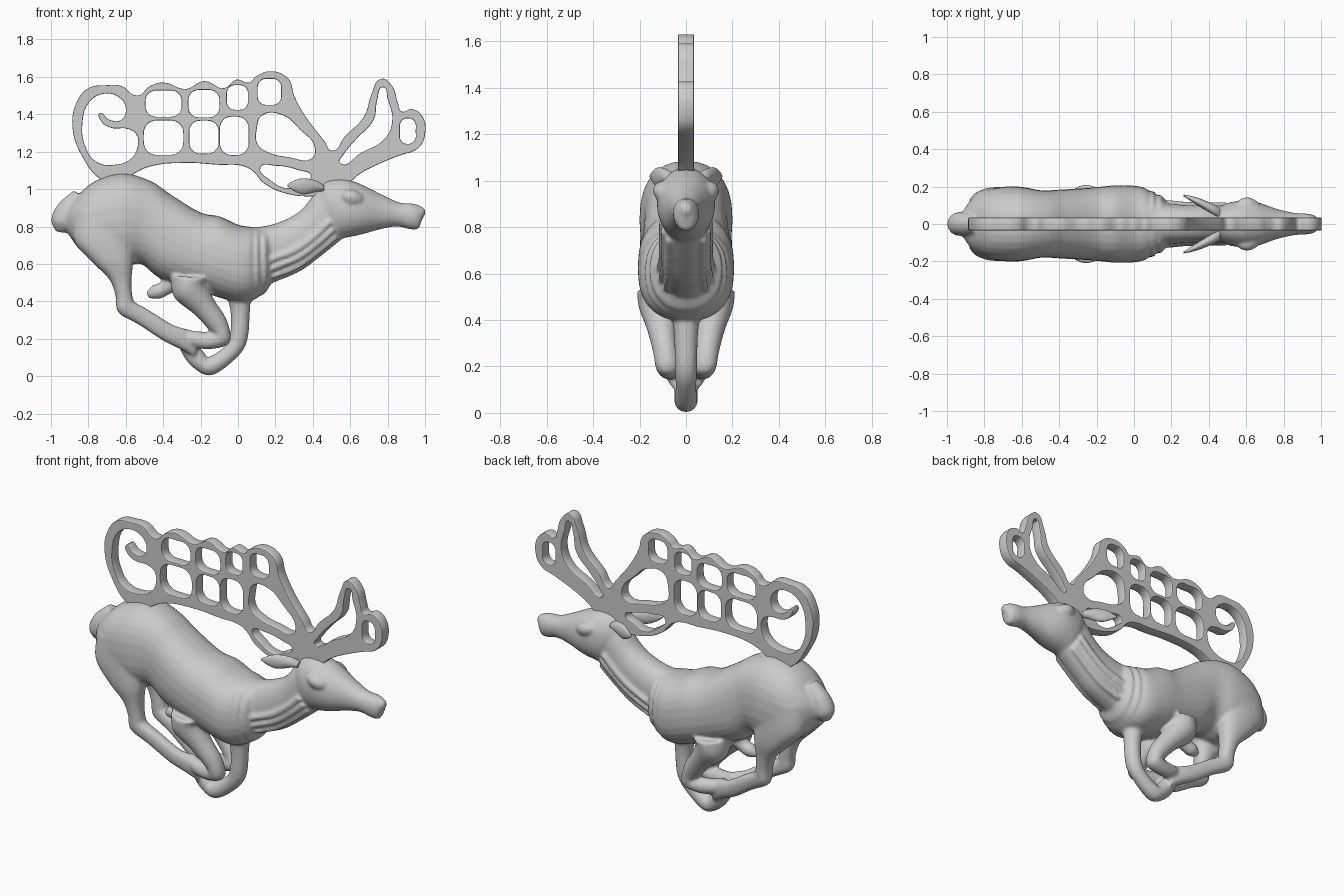
import bpy, bmesh, math
from mathutils import Vector

EXP = 2.35  # boxiness of body sections


def catmull(rows, steps=5):
    rows = [tuple(r) + (0.0,) * (6 - len(r)) for r in rows]
    out = []
    for i in range(len(rows) - 1):
        p0, p1, p2 = rows[max(i - 1, 0)], rows[i], rows[i + 1]
        p3 = rows[min(i + 2, len(rows) - 1)]
        for s in range(steps):
            t = s / steps
            out.append([0.5 * (2 * b + (c - a) * t + (2 * a - 5 * b + 4 * c - d) * t * t
                               + (3 * b - a - 3 * c + d) * t ** 3)
                        for a, b, c, d in zip(p0, p1, p2, p3)])
    out.append(list(rows[-1]))
    return out


def loft(bm, rows, side=1, n=28, exp=EXP):
    """Rows: upper x,z, lower x,z, half width, centre y."""
    rings = []
    for xt, zt, xb, zb, w, y in catmull(rows):
        c = Vector(((xt + xb) / 2, y * side, (zt + zb) / 2))
        u = Vector(((xt - xb) / 2, 0, (zt - zb) / 2))
        ring = []
        for k in range(n):
            a = 2 * math.pi * k / n
            ca, sa = math.cos(a), math.sin(a)
            f = math.copysign(abs(ca) ** (2 / exp), ca)
            g = math.copysign(abs(sa) ** (2 / exp), sa)
            ring.append(bm.verts.new(c + u * f + Vector((0, w * g, 0))))
        rings.append(ring)
    faces = [bm.faces.new(rings[0]), bm.faces.new(rings[-1])]
    for a, b in zip(rings, rings[1:]):
        for k in range(n):
            faces.append(bm.faces.new((a[k], a[(k + 1) % n], b[(k + 1) % n], b[k])))
    bmesh.ops.recalc_face_normals(bm, faces=faces)


def tube(bm, pts, side=1, n=20):
    """Points: x, z, y, radius."""
    rows = []
    for i, (x, z, y, r) in enumerate(pts):
        a, b = pts[max(i - 1, 0)], pts[min(i + 1, len(pts) - 1)]
        t = Vector((b[0] - a[0], b[1] - a[1])).normalized()
        rows.append((x - t.y * r, z + t.x * r, x + t.y * r, z - t.x * r, r, y))
    loft(bm, rows, side, n, 2)


def finish(bm, name):
    me = bpy.data.meshes.new(name)
    bm.to_mesh(me)
    bm.free()
    ob = bpy.data.objects.new(name, me)
    bpy.context.collection.objects.link(ob)
    return ob


def smooth(ob, angle):
    bpy.ops.object.select_all(action='DESELECT')
    ob.select_set(True)
    bpy.context.view_layer.objects.active = ob
    bpy.ops.object.shade_smooth_by_angle(angle=math.radians(angle))


bm = bmesh.new()
# torso, with rippled collar folds at the chest
loft(bm, [(-.93, .87, -.92, .78, .05), (-.87, .95, -.85, .68, .14), (-.77, 1.04, -.75, .60, .19),
          (-.62, 1.085, -.62, .58, .20), (-.47, 1.045, -.52, .60, .18), (-.35, .965, -.42, .525, .185),
          (-.20, .875, -.25, .47, .195), (-.10, .855, -.10, .42, .207), (.00, .81, .00, .395, .205),
          (.06, .80, .06, .40, .192), (.085, .795, .09, .41, .172), (.10, .795, .105, .42, .178),
          (.12, .79, .13, .435, .15), (.135, .79, .15, .45, .157), (.16, .79, .18, .50, .12)])
# neck
neck = [(.0, .80, .08, .45, .13), (.13, .80, .19, .50, .112), (.25, .835, .33, .56, .102),
        (.34, .89, .44, .64, .10), (.42, .985, .54, .72, .10), (.50, 1.03, .60, .77, .10)]
loft(bm, neck)
# head and muzzle
loft(bm, [(.41, .98, .45, .82, .07), (.47, 1.045, .52, .74, .11), (.57, 1.055, .60, .745, .125),
          (.66, 1.025, .67, .76, .115), (.76, .975, .76, .785, .082), (.86, .93, .85, .80, .06),
          (.94, .922, .92, .785, .055), (.975, .905, .96, .785, .043), (1.0, .88, .97, .80, .022)],
     exp=2.1)
# lips
tube(bm, [(.95, .885, 0, .035), (.985, .87, 0, .03), (1.0, .865, 0, .012)])
# tail
tube(bm, [(-.84, .96, 0, .05), (-.91, .885, 0, .062), (-.942, .82, 0, .06), (-.95, .77, 0, .025)])
# belly tuft
tube(bm, [(-.32, .53, 0, .06), (-.40, .465, 0, .04), (-.44, .45, 0, .04), (-.485, .435, 0, .018)])
# middle foreleg reaching the ground
tube(bm, [(.0, .47, 0, .07), (.012, .34, 0, .052), (.0, .19, 0, .048), (-.06, .11, 0, .045),
          (-.155, .052, 0, .05), (-.215, .09, 0, .05), (-.27, .16, 0, .045), (-.30, .2, 0, .03)])
for s in (-1, 1):
    # hind leg: thigh, hock and shank
    loft(bm, [(-.87, .88, -.52, .90, .10, .09), (-.88, .73, -.55, .73, .10, .098),
              (-.79, .62, -.56, .61, .078, .115), (-.69, .52, -.57, .51, .056, .115),
              (-.655, .43, -.565, .43, .048, .112), (-.64, .34, -.55, .395, .045, .11),
              (-.53, .275, -.48, .355, .038, .10), (-.40, .19, -.35, .275, .036, .08),
              (-.30, .14, -.27, .245, .042, .055), (-.23, .10, -.21, .18, .03, .04)], s)
    # folded foreleg
    tube(bm, [(-.25, .53, .10, .11), (-.255, .46, .11, .095), (-.18, .37, .105, .066),
              (-.105, .27, .09, .054), (-.09, .205, .08, .053), (-.15, .19, .075, .046),
              (-.24, .20, .06, .042), (-.30, .23, .045, .03)], s)
    # throat ridges
    for f in (-.2, -.5, -.78):
        pts = []
        for xt, zt, xb, zb, w in neck[1:5]:
            pts.append(((xt + xb) / 2 + f * (xt - xb) / 2, (zt + zb) / 2 + f * (zt - zb) / 2,
                        w * (1 - abs(f) ** EXP) ** (1 / EXP) + .002, .017))
        tube(bm, pts, s, 10)
    # eye
    tube(bm, [(.55, .97, .105, .012), (.575, .965, .105, .032), (.61, .955, .103, .04),
              (.65, .942, .095, .032), (.675, .932, .09, .01)], s)
body = finish(bm, "stag_body")
m = body.modifiers.new("blend", 'REMESH')
m.mode = 'VOXEL'
m.voxel_size = 0.0095
m.use_smooth_shade = True
m = body.modifiers.new("soften", 'SMOOTH')
m.factor = 0.5
m.iterations = 5

# ears
bm = bmesh.new()
for s in (-1, 1):
    loft(bm, [(.46, 1.02, .46, .99, .025, .06), (.42, 1.045, .42, .985, .028, .08),
              (.35, 1.058, .35, .972, .022, .115), (.30, 1.045, .30, .99, .013, .138),
              (.265, 1.025, .265, 1.015, .004, .153)], s, 20, 2)
smooth(finish(bm, "ears"), 50)

# antlers: one flat pierced plate
outer = [(-.73, 1.05), (-.83, 1.17), (-.885, 1.33), (-.86, 1.47), (-.80, 1.54), (-.71, 1.555),
         (-.62, 1.55), (-.56, 1.505), (-.52, 1.505), (-.48, 1.545), (-.40, 1.57), (-.28, 1.535),
         (-.18, 1.578), (-.075, 1.54), (-.01, 1.585), (.06, 1.57), (.10, 1.605), (.18, 1.63),
         (.27, 1.59), (.30, 1.50), (.36, 1.39), (.46, 1.26), (.505, 1.205), (.57, 1.28),
         (.675, 1.39), (.715, 1.51), (.765, 1.59), (.825, 1.55), (.855, 1.46), (.875, 1.415),
         (.93, 1.428), (.985, 1.39), (1.0, 1.29), (.965, 1.22), (.865, 1.18), (.755, 1.135),
         (.65, 1.08), (.59, 1.03), (.50, .97), (.41, .962), (.275, .972), (.14, 1.03),
         (.075, 1.10), (.02, 1.125), (-.10, 1.13), (-.27, 1.14), (-.475, 1.12), (-.56, 1.08),
         (-.64, 1.03)]
hook_hole = [(-.74, 1.406), (-.69, 1.372), (-.625, 1.37), (-.60, 1.435), (-.635, 1.49),
             (-.715, 1.51), (-.795, 1.465), (-.832, 1.35), (-.815, 1.225), (-.755, 1.145),
             (-.66, 1.13), (-.575, 1.16), (-.537, 1.225), (-.545, 1.295), (-.59, 1.322),
             (-.68, 1.328), (-.73, 1.36)]
big_hole = [(.10, 1.32), (.13, 1.395), (.24, 1.395), (.33, 1.32), (.41, 1.225), (.395, 1.165),
            (.275, 1.17), (.155, 1.20), (.105, 1.24)]
ear_hole = [(.12, 1.115), (.20, 1.125), (.33, 1.10), (.39, 1.07), (.33, 1.03), (.27, 1.005),
            (.17, 1.05)]
tine_hole = [(.775, 1.545), (.80, 1.48), (.825, 1.37), (.79, 1.275), (.66, 1.195), (.545, 1.14),
             (.565, 1.185), (.63, 1.265), (.725, 1.37), (.745, 1.48)]
# rounded openings: centre x, z, half width, half height
windows = [(-.398, 1.457, .097, .070), (-.182, 1.457, .083, .073), (-.003, 1.49, .056, .066),
           (.168, 1.52, .063, .070), (-.398, 1.275, .106, .092), (-.182, 1.278, .078, .088),
           (-.02, 1.285, .076, .103), (.908, 1.31, .042, .068)]
loops = [outer, hook_hole, big_hole, ear_hole, tine_hole]
for cx, cz, a, b in windows:
    loops.append([(cx + a * q[0], cz + b * q[1]) for q in
                  ((1, 0), (.8, .8), (0, 1), (-.8, .8), (-1, 0), (-.8, -.8), (0, -1), (.8, -.8))])
cu = bpy.data.curves.new("antlers", 'CURVE')
cu.dimensions = '2D'
cu.fill_mode = 'BOTH'
cu.resolution_u = 5
cu.extrude = 0.029
cu.bevel_depth = 0.005
cu.bevel_resolution = 1
cu.offset = -0.005
for pts in loops:
    sp = cu.splines.new('BEZIER')
    sp.bezier_points.add(len(pts) - 1)
    sp.use_cyclic_u = True
    for bp, (x, z) in zip(sp.bezier_points, pts):
        bp.co = (x, z, 0)
        bp.handle_left_type = bp.handle_right_type = 'AUTO'
antlers = bpy.data.objects.new("antlers", cu)
bpy.context.collection.objects.link(antlers)
antlers.rotation_euler = (math.pi / 2, 0, 0)
bpy.ops.object.select_all(action='DESELECT')
antlers.select_set(True)
bpy.context.view_layer.objects.active = antlers
bpy.ops.object.convert(target='MESH')
smooth(bpy.context.view_layer.objects.active, 35)
